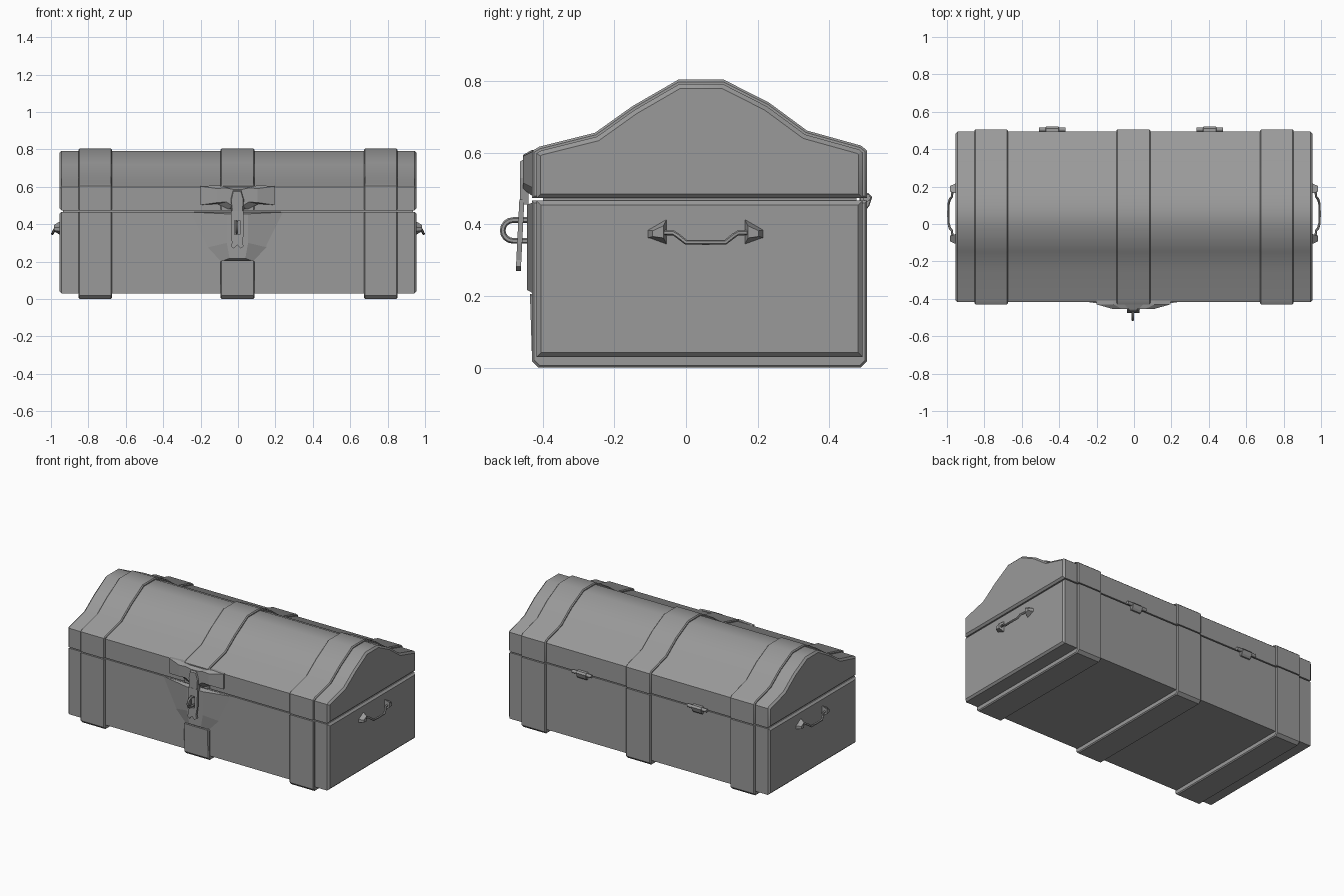
import bpy, bmesh, math
from mathutils import Vector

if "Cube" in bpy.data.objects:
    bpy.data.objects.remove(bpy.data.objects["Cube"])

grey = bpy.data.materials.new("plain grey")
grey.diffuse_color = (0.32, 0.32, 0.32, 1)
grey.use_nodes = True
grey.node_tree.nodes["Principled BSDF"].inputs["Base Color"].default_value = grey.diffuse_color


def loft(name, rings, closed=False, bevel=0.0, smooth=None):
    """Skin equal-length point rings; optional chamfer round both end caps."""
    bm = bmesh.new()
    vs = [[bm.verts.new(p) for p in r] for r in rings]
    n = len(rings[0])
    pairs = list(zip(vs, vs[1:])) + ([(vs[-1], vs[0])] if closed else [])
    for a, b in pairs:
        for i in range(n):
            bm.faces.new((a[i], a[(i + 1) % n], b[(i + 1) % n], b[i]))
    caps = [] if closed else [bm.faces.new(vs[0]), bm.faces.new(vs[-1])]
    bmesh.ops.recalc_face_normals(bm, faces=bm.faces)
    if bevel:
        edges = list({e for f in caps for e in f.edges})
        bmesh.ops.bevel(bm, geom=edges, offset=bevel, segments=1, affect='EDGES', profile=0.5)
    me = bpy.data.meshes.new(name)
    bm.to_mesh(me)
    bm.free()
    me.materials.append(grey)
    ob = bpy.data.objects.new(name, me)
    bpy.context.collection.objects.link(ob)
    if smooth:
        bpy.ops.object.select_all(action='DESELECT')
        ob.select_set(True)
        bpy.context.view_layer.objects.active = ob
        bpy.ops.object.shade_smooth_by_angle(angle=math.radians(smooth))
    return ob


def slab(name, prof, x0, x1, bevel, smooth=None):
    """Side profile (y, z) extruded along x."""
    return loft(name, [[(x, y, z) for y, z in prof] for x in (x0, x1)], bevel=bevel, smooth=smooth)


def plate(name, *rings):
    """Front plate from outlines (y, [(x, z)...])."""
    return loft(name, [[(x, y, z) for x, z in pts] for y, pts in rings])


def tube(name, path, r, side, n=6):
    """Round bar along a path lying in a plane whose normal is side."""
    path, side = [Vector(p) for p in path], Vector(side).normalized()
    rings = []
    for i, p in enumerate(path):
        t = (path[min(i + 1, len(path) - 1)] - path[max(i - 1, 0)]).normalized()
        u = t.cross(side).normalized()
        w = t.cross(u)
        rings.append([p + r * (math.cos(a) * u + math.sin(a) * w)
                      for a in (2 * math.pi * k / n for k in range(n))])
    return loft(name, rings, smooth=50)


def inset(prof, d):
    """Offset an open profile inwards, keeping the height of its end points."""
    out = []
    for i, (y, z) in enumerate(prof):
        if i in (0, len(prof) - 1):
            out.append((y + (d if i == 0 else -d), z))
            continue
        p = Vector((y, z))
        a, b = (p - Vector(prof[i - 1])).normalized(), (Vector(prof[i + 1]) - p).normalized()
        na, nb = Vector((a.y, -a.x)), Vector((b.y, -b.x))
        m = (na + nb).normalized()
        out.append(tuple(p + m * d / m.dot(na)))
    return out


# Outer profiles of the straps
lid_prof = [(-0.43, 0.473), (-0.43, 0.605), (-0.41, 0.617), (-0.254, 0.656), (-0.15, 0.73),
            (-0.022, 0.804), (0.106, 0.804), (0.232, 0.74), (0.338, 0.662), (0.489, 0.62),
            (0.506, 0.606), (0.506, 0.473)]
base_prof = [(-0.43, 0.466), (-0.43, 0.018), (-0.412, 0), (0.488, 0), (0.506, 0.018), (0.506, 0.466)]

# Chest body, lid and the core seen in the gap
slab("lid", inset(lid_prof, 0.012), -0.955, 0.955, 0.012, smooth=38)
slab("base", [(-0.417, 0.466), (-0.417, 0.03), (0.493, 0.03), (0.493, 0.466)], -0.955, 0.955, 0.012)
slab("inner_core", [(-0.40, 0.44), (-0.40, 0.5), (0.476, 0.5), (0.476, 0.44)], -0.935, 0.935, 0)

# Three straps around lid and base
for label, x0, x1 in (("left", -0.853, -0.674), ("middle", -0.094, 0.088), ("right", 0.674, 0.853)):
    slab(label + "_lid_strap", lid_prof, x0, x1, 0.006, smooth=38)
    if label != "middle":
        slab(label + "_base_strap", base_prof, x0, x1, 0.006)
# The middle base strap stops below the lock on the front
slab("middle_base_strap", [(-0.41, 0.466), (-0.41, 0.205), (-0.436, 0.205)] + base_prof[1:],
     -0.094, 0.088, 0.006)

# Flared lock plate swelling out of the base front
plate("base_lock_plate",
      (-0.415, [(-0.26, 0.465), (-0.165, 0.275), (-0.094, 0.2), (0.088, 0.2), (0.159, 0.275), (0.254, 0.465)]),
      (-0.444, [(-0.06, 0.455), (-0.06, 0.30), (-0.045, 0.217), (0.039, 0.217), (0.054, 0.30), (0.054, 0.455)]))

# Winged lock plate on the lid
wing = [(-0.2, 0.603), (-0.11, 0.608), (-0.05, 0.598), (0.05, 0.598), (0.11, 0.608), (0.194, 0.603),
        (0.194, 0.503), (0.11, 0.508), (0.05, 0.48), (-0.05, 0.48), (-0.11, 0.508), (-0.2, 0.503)]
plate("lid_lock_plate",
      (-0.41, wing),
      (-0.43, wing),
      (-0.455, [(x * 0.55 - 0.002, 0.553 + (z - 0.553) * 0.75) for x, z in wing]))

# Hasp: knuckle, two side bars round the slot, forked tip
plate("hasp_knuckle",
      (-0.44, [(-0.045, 0.53), (-0.03, 0.59), (0.02, 0.59), (0.038, 0.53), (0.028, 0.455), (-0.034, 0.455)]),
      (-0.464, [(-0.035, 0.53), (-0.025, 0.575), (0.015, 0.575), (0.028, 0.53), (0.022, 0.455), (-0.03, 0.455)]))


def hasp_part(name, pts):
    lean = lambda z: -0.452 - (0.46 - z) * 0.05
    loft(name, [[(x, lean(z) + d, z) for x, z in pts] for d in (0, -0.014)])


hasp_part("hasp_upper", [(-0.038, 0.47), (0.03, 0.47), (0.03, 0.42), (-0.038, 0.42)])
for label, x0, x1 in (("left", -0.038, -0.019), ("right", 0.011, 0.03)):
    hasp_part("hasp_%s_bar" % label, [(x0, 0.42), (x1, 0.42), (x1, 0.345), (x0, 0.345)])
hasp_part("hasp_tip", [(-0.038, 0.345), (0.03, 0.345), (0.024, 0.30), (0.03, 0.282), (0.014, 0.27),
                       (-0.004, 0.29), (-0.022, 0.27), (-0.038, 0.282), (-0.032, 0.30)])

# Staple loop through the hasp
arc = [(-0.007, -0.483 - 0.029 * math.sin(a), 0.383 + 0.029 * math.cos(a))
       for a in (math.pi * k / 8 for k in range(9))]
tube("staple", [(-0.007, -0.435, 0.412)] + arc + [(-0.007, -0.435, 0.354)], 0.008, (1, 0, 0))

# Hinges on the back
for label, cx in (("left", -0.437), ("right", 0.405)):
    tube(label + "_hinge_barrel", [(cx - 0.07, 0.505, 0.474), (cx + 0.07, 0.505, 0.474)], 0.011, (0, 0, 1), 8)
    slab(label + "_hinge_leaf", [(0.485, 0.44), (0.485, 0.49), (0.51, 0.487), (0.52, 0.476), (0.512, 0.452),
                                 (0.503, 0.44)], cx - 0.036, cx + 0.036, 0.002)

# Side handles: two tapered mounts and a dropped bar
for label, s in (("left", -1), ("right", 1)):
    for end, c, d in (("front", 0.055, -1), ("back", 0.055, 1)):
        outer = [(0.108, 0.416), (0.163, 0.384), (0.163, 0.362), (0.108, 0.342)]
        inner = [(0.118, 0.396), (0.148, 0.382), (0.148, 0.366), (0.118, 0.362)]
        loft("%s_handle_%s_mount" % (label, end),
             [[(s * x, c + d * y, z) for y, z in pts] for x, pts in ((0.95, outer), (0.984, inner))])
    path = [(0.97, -0.125, 0.377), (0.974, -0.09, 0.376), (0.984, -0.078, 0.368), (0.991, -0.055, 0.35),
            (0.993, 0, 0.35)]
    path += [(x, -y, z) for x, y, z in path[-2::-1]]
    tube(label + "_handle_bar", [(s * x, 0.055 + y, z) for x, y, z in path], 0.007, (1, 0, 0))
